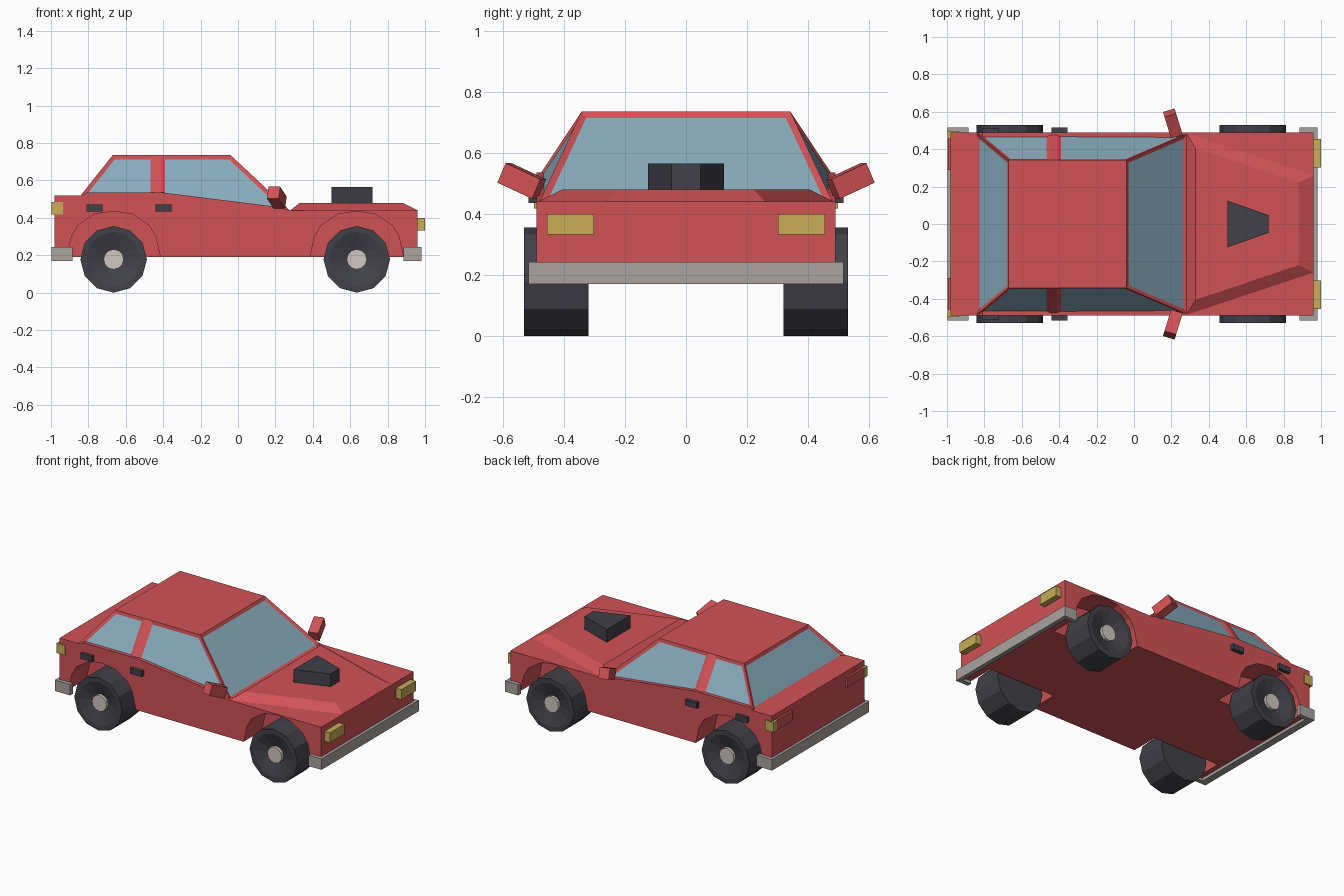
import bpy, bmesh, math
from mathutils import Matrix, Vector

if "Cube" in bpy.data.objects:
    bpy.data.objects.remove(bpy.data.objects["Cube"])


def material(name, rgb):
    m = bpy.data.materials.new(name)
    m.diffuse_color = (*rgb, 1)
    m.use_nodes = True
    m.node_tree.nodes["Principled BSDF"].inputs["Base Color"].default_value = m.diffuse_color
    return m


RED = material("red paint", (0.64, 0.085, 0.093))
GLASS = material("blue glass", (0.25, 0.41, 0.51))
DARK = material("dark rubber", (0.052, 0.052, 0.066))
YELLOW = material("yellow lamp", (0.58, 0.42, 0.095))
GREY = material("grey bumper", (0.40, 0.37, 0.34))
HUB = material("pale hub", (0.62, 0.57, 0.53))


def finish(name, bm, *mats):
    bmesh.ops.recalc_face_normals(bm, faces=bm.faces[:])
    me = bpy.data.meshes.new(name)
    bm.to_mesh(me)
    bm.free()
    for m in mats:
        me.materials.append(m)
    ob = bpy.data.objects.new(name, me)
    bpy.context.collection.objects.link(ob)
    return ob


def prism(name, pts, axis, lo, hi, mat):
    """Extrude a profile: axis 'y' takes (x, z) points, axis 'z' takes (x, y)."""
    bm = bmesh.new()
    place = (lambda p, h: (p[0], h, p[1])) if axis == 'y' else (lambda p, h: (p[0], p[1], h))
    a = [bm.verts.new(place(p, lo)) for p in pts]
    b = [bm.verts.new(place(p, hi)) for p in pts]
    bm.faces.new(a)
    bm.faces.new(b)
    n = len(pts)
    for i in range(n):
        j = (i + 1) % n
        bm.faces.new((a[i], a[j], b[j], b[i]))
    return finish(name, bm, mat)


def box(name, lo, hi, mat, rot=None):
    bm = bmesh.new()
    lo, hi = Vector(lo), Vector(hi)
    m = Matrix.Translation((lo + hi) / 2)
    if rot:
        m = m @ rot
    bmesh.ops.create_cube(bm, size=1, matrix=m @ Matrix.Diagonal((*(hi - lo), 1)))
    return finish(name, bm, mat)


def frustum(name, base, top, z0, z1, mat):
    """Loft between two mirrored four-point outlines, each given as two (x, y)."""
    bm = bmesh.new()
    loops = []
    for (p, q), z in ((base, z0), (top, z1)):
        pts = [p, q, (q[0], -q[1]), (p[0], -p[1])]
        loops.append([bm.verts.new((x, y, z)) for x, y in pts])
    a, b = loops
    bm.faces.new(a)
    bm.faces.new(b)
    for i in range(4):
        j = (i + 1) % 4
        bm.faces.new((a[i], a[j], b[j], b[i]))
    return finish(name, bm, mat)


# Lower body with wheel arches cut out
body = prism("body", [(-.98, .19), (-.98, .52), (-.83, .52), (-.81, .535), (-.40, .535),
                      (.20, .46), (.28, .44), (.96, .44), (.96, .19)], 'y', -.49, .49, RED)
arch = [(-.25, -.1), (-.25, 0), (-.225, .11), (-.19, .17), (-.10, .23), (0, .245),
        (.10, .23), (.19, .17), (.225, .11), (.25, 0), (.25, -.1)]
for x in (-.665, .635):
    for s in (-1, 1):
        cut = prism("arch_cutter", [(x + px, .19 + pz) for px, pz in arch], 'y',
                    min(s * .30, s * .6), max(s * .30, s * .6), RED)
        cut.hide_render = True
        cut.hide_set(True)
        mod = body.modifiers.new("arch", 'BOOLEAN')
        mod.object = cut
        mod.operation = 'DIFFERENCE'
        mod.solver = 'EXACT'

# Raised hood and air scoop
frustum("hood", ((.28, .485), (.96, .26)), ((.33, .405), (.88, .22)), .44, .48, RED)
frustum("hood_scoop", ((.50, .125), (.72, .047)), ((.50, .125), (.72, .047)), .47, .565, DARK)

# Cabin with recessed windows
bm = bmesh.new()
low = [(-.845, .488, .515), (-.448, .488, .515), (-.412, .488, .515), (.283, .482, .435)]
high = [(-.67, .342, .735), (-.448, .342, .735), (-.412, .342, .735), (-.04, .342, .735)]
L, H = {}, {}
for s in (-1, 1):
    L[s] = [bm.verts.new((x, s * y, z)) for x, y, z in low]
    H[s] = [bm.verts.new((x, s * y, z)) for x, y, z in high]
windows = []
for s in (-1, 1):
    for i in range(3):
        f = bm.faces.new((L[s][i], L[s][i + 1], H[s][i + 1], H[s][i]))
        if i != 1:
            windows.append(f)
for i in (0, 3):
    windows.append(bm.faces.new((L[-1][i], L[1][i], H[1][i], H[-1][i])))
for i in range(3):
    bm.faces.new((H[-1][i], H[-1][i + 1], H[1][i + 1], H[1][i]))
    bm.faces.new((L[-1][i], L[-1][i + 1], L[1][i + 1], L[1][i]))
bmesh.ops.recalc_face_normals(bm, faces=bm.faces[:])
bmesh.ops.inset_individual(bm, faces=windows, thickness=.021, depth=-.008, use_even_offset=True)
for f in windows:
    f.material_index = 1
finish("cabin", bm, RED, GLASS)

# Wraparound bumpers
for name, s, end in (("front_bumper", 1, .98), ("rear_bumper", -1, .998)):
    outer = [(.885, .515), (end, .515), (end, -.515), (.885, -.515)]
    inner = [(.885, -.485), (.95, -.485), (.95, .485), (.885, .485)]
    prism(name, [(s * x, y) for x, y in outer + inner], 'z', .17, .243, GREY)

# Wheels: twelve-sided tyre with a dished rim and pale hub
for x in (-.665, .635):
    for s in (-1, 1):
        bm = bmesh.new()
        m = Matrix.Translation((x, s * .425, .178)) @ Matrix.Rotation(math.radians(90), 4, 'X')
        bmesh.ops.create_cone(bm, cap_ends=True, segments=12, radius1=.178, radius2=.178,
                              depth=.21, matrix=m)
        bmesh.ops.recalc_face_normals(bm, faces=bm.faces[:])
        face = [f for f in bm.faces if f.normal.y * s > .9]
        bmesh.ops.inset_individual(bm, faces=face, thickness=.03, use_even_offset=True)
        bmesh.ops.inset_individual(bm, faces=face, thickness=.09, depth=-.03,
                                   use_even_offset=True)
        finish("wheel", bm, DARK)
        bm = bmesh.new()
        m = Matrix.Translation((x, s * .505, .178)) @ Matrix.Rotation(math.radians(90), 4, 'X')
        bmesh.ops.create_cone(bm, cap_ends=True, segments=12, radius1=.054, radius2=.054,
                              depth=.03, matrix=m)
        finish("wheel_hub", bm, HUB)


def pair(name, lo, hi, mat, rot=None):
    """Box on the +y side and its mirror on the -y side."""
    for s in (-1, 1):
        ys = sorted((s * lo[1], s * hi[1]))
        box(name, (lo[0], ys[0], lo[2]), (hi[0], ys[1], hi[2]), mat, rot(s) if rot else None)


# Lamps
pair("headlight", (.94, .302, .333), (1.0, .455, .40), YELLOW)
pair("rear_corner_lamp", (-.998, .46, .418), (-.935, .498, .484), YELLOW)
pair("tail_lamp", (-.994, .29, .418), (-.94, .46, .484), RED)

# Door handles
pair("rear_door_handle", (-.81, .46, .435), (-.725, .512, .472), DARK)
pair("front_door_handle", (-.44, .46, .435), (-.355, .515, .472), DARK)

# Tilted side mirrors
pair("side_mirror", (.175, .473, .473), (.24, .603, .543), RED,
     lambda s: Matrix.Rotation(s * math.radians(17), 4, 'Z')
     @ Matrix.Rotation(s * math.radians(24), 4, 'X'))
